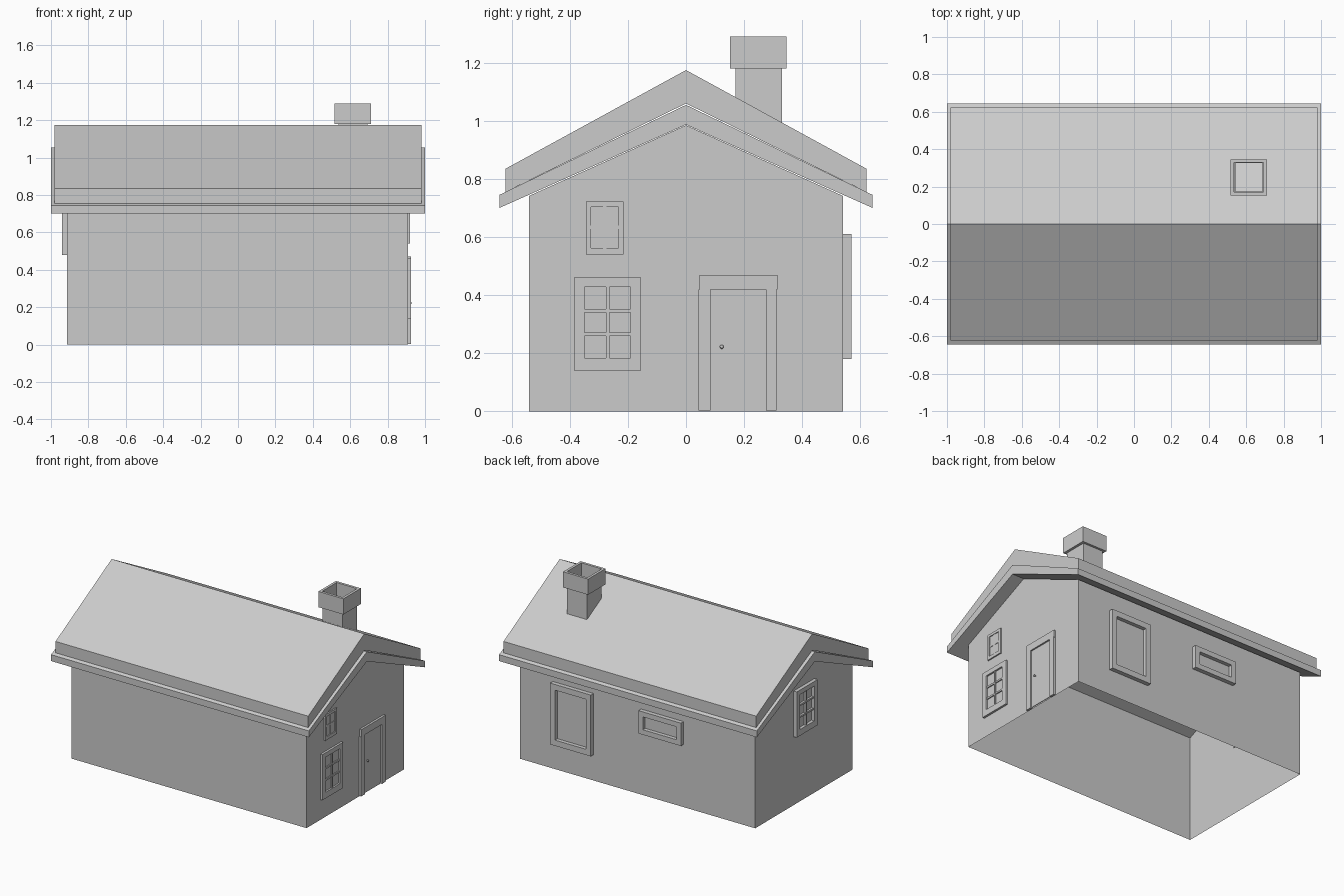
import bpy, bmesh
from math import pi
from mathutils import Matrix, Vector

if "Cube" in bpy.data.objects:
    bpy.data.objects.remove(bpy.data.objects["Cube"])


def finish(name, bm, normals=True):
    if normals:
        bmesh.ops.recalc_face_normals(bm, faces=bm.faces)
    me = bpy.data.meshes.new(name)
    bm.to_mesh(me)
    bm.free()
    ob = bpy.data.objects.new(name, me)
    bpy.context.collection.objects.link(ob)
    return ob


def add_box(bm, lo, hi):
    c = [(a + b) / 2 for a, b in zip(lo, hi)]
    s = [b - a for a, b in zip(lo, hi)]
    bmesh.ops.create_cube(bm, size=1, matrix=Matrix.Translation(c) @ Matrix.Diagonal((*s, 1)))


def extrude_x(name, profile, x0, x1, skip_edge=None):
    """Extrude a y-z profile along x; skip_edge leaves one side open."""
    bm = bmesh.new()
    a = [bm.verts.new((x0, y, z)) for y, z in profile]
    b = [bm.verts.new((x1, y, z)) for y, z in profile]
    bm.faces.new(a)
    bm.faces.new(b)
    n = len(profile)
    for i in range(n):
        if i != skip_edge:
            j = (i + 1) % n
            bm.faces.new((a[i], a[j], b[j], b[i]))
    return finish(name, bm)


def roof_profile(y, eave_low, eave_top, apex_low, apex_top):
    return [(-y, eave_low), (-y, eave_top), (0, apex_top),
            (y, eave_top), (y, eave_low), (0, apex_low)]


def tube(name, x, y, z, t):
    """Open square tube with walls of thickness t."""
    bm = bmesh.new()
    add_box(bm, (x[0], y[0], z[0]), (x[1], y[0] + t, z[1]))
    add_box(bm, (x[0], y[1] - t, z[0]), (x[1], y[1], z[1]))
    add_box(bm, (x[0], y[0] + t, z[0]), (x[0] + t, y[1] - t, z[1]))
    add_box(bm, (x[1] - t, y[0] + t, z[0]), (x[1], y[1] - t, z[1]))
    return finish(name, bm)


# wall planes: rotation about z that turns local -y outward, and distance
SIDES = {"right": (pi / 2, 0.91), "left": (-pi / 2, 0.915), "back": (pi, 0.54)}


def place(ob, side):
    angle, dist = SIDES[side]
    ob.data.transform(Matrix.Rotation(angle, 4, 'Z') @ Matrix.Translation((0, -dist, 0)))


def window(name, side, u, z, border, out, cols=1, rows=1):
    """Framed pane; u and z are outer ranges in the wall plane."""
    bu, bl, bt = border
    iu, iz = (u[0] + bu, u[1] - bu), (z[0] + bl, z[1] - bt)
    bm = bmesh.new()
    add_box(bm, (u[0], -out, z[0]), (iu[0], 0.004, z[1]))
    add_box(bm, (iu[1], -out, z[0]), (u[1], 0.004, z[1]))
    add_box(bm, (iu[0], -out, z[0]), (iu[1], 0.004, iz[0]))
    add_box(bm, (iu[0], -out, iz[1]), (iu[1], 0.004, z[1]))
    place(finish(name + "_frame", bm), side)
    bm = bmesh.new()
    add_box(bm, (iu[0], -0.003, iz[0]), (iu[1], 0.004, iz[1]))
    for i in range(1, cols):
        c = iu[0] + (iu[1] - iu[0]) * i / cols
        add_box(bm, (c - 0.006, -out * 0.75, iz[0]), (c + 0.006, 0, iz[1]))
    for i in range(1, rows):
        c = iz[0] + (iz[1] - iz[0]) * i / rows
        add_box(bm, (iu[0], -out * 0.7, c - 0.006), (iu[1], 0, c + 0.006))
    place(finish(name + "_pane", bm), side)


# house shell, open underneath
extrude_x("walls", [(-0.54, 0), (0.54, 0), (0.54, 0.742), (0, 0.985), (-0.54, 0.742)],
          -0.915, 0.91, skip_edge=0)

# two roof layers
extrude_x("roof_base", roof_profile(0.643, 0.70, 0.745, 0.987, 1.055), -1.0, 1.0)
extrude_x("roof_top", roof_profile(0.622, 0.755, 0.835, 1.06, 1.175), -0.98, 0.98)

# chimney
tube("chimney_shaft", (0.537, 0.693), (0.17, 0.33), (0.98, 1.18), 0.005)
tube("chimney_cap", (0.517, 0.711), (0.152, 0.346), (1.18, 1.29), 0.018)

# windows
window("lower_window", "right", (-0.385, -0.155), (0.14, 0.46), (0.036, 0.043, 0.032), 0.015, 2, 3)
window("upper_window", "right", (-0.345, -0.215), (0.54, 0.722), (0.018, 0.023, 0.018), 0.009, 2, 2)
window("side_window", "left", (-0.115, 0.115), (0.48, 0.80), (0.036, 0.043, 0.032), 0.025, 2, 3)
window("tall_window", "back", (-0.655, -0.34), (0.18, 0.61), (0.038, 0.04, 0.04), 0.03)
window("wide_window", "back", (0.03, 0.36), (0.44, 0.60), (0.034, 0.035, 0.035), 0.03)

# door frame: two posts and a lintel
bm = bmesh.new()
add_box(bm, (0.043, -0.015, 0.003), (0.085, 0.004, 0.42))
add_box(bm, (0.275, -0.015, 0.003), (0.312, 0.004, 0.42))
add_box(bm, (0.046, -0.015, 0.42), (0.315, 0.004, 0.47))
place(finish("door_frame", bm), "right")

# door leaf
bm = bmesh.new()
add_box(bm, (0.085, -0.004, 0.01), (0.275, 0.004, 0.42))
place(finish("door", bm), "right")

# door knob
bm = bmesh.new()
bmesh.ops.create_cone(bm, cap_ends=True, segments=10, radius1=0.004, radius2=0.004, depth=0.012,
                      matrix=Matrix.Translation((0.123, -0.006, 0.222)) @ Matrix.Rotation(pi / 2, 4, 'X'))
bmesh.ops.create_uvsphere(bm, u_segments=12, v_segments=8, radius=0.007,
                          matrix=Matrix.Translation((0.123, -0.012, 0.222)))
place(finish("door_knob", bm), "right")
